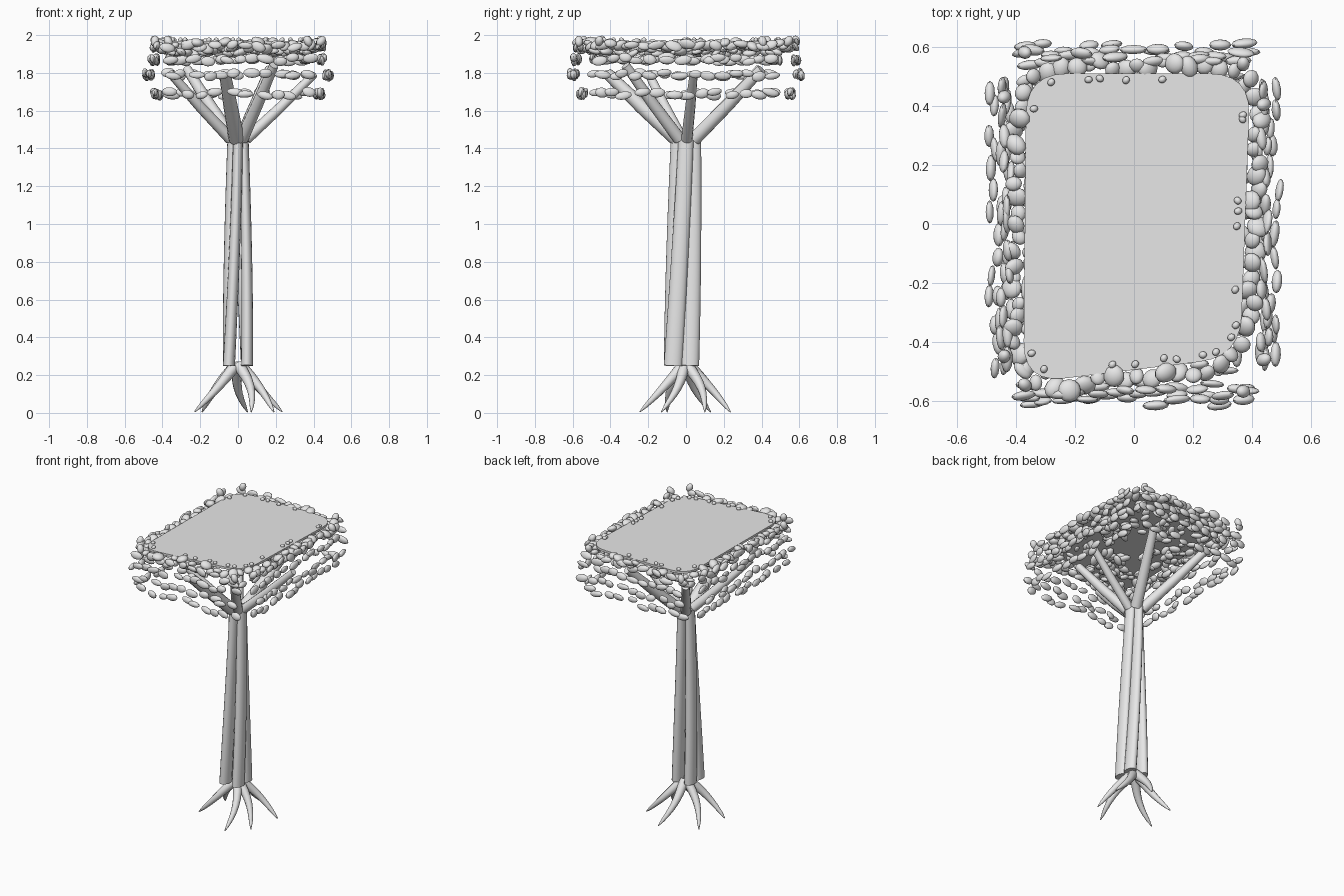
import bpy, bmesh, math, random
from mathutils import Vector, Matrix, Euler

random.seed(11)
if "Cube" in bpy.data.objects:
    bpy.data.objects.remove(bpy.data.objects["Cube"], do_unlink=True)

grey = bpy.data.materials.new("plain_grey")
grey.use_nodes = True
grey.diffuse_color = (0.8, 0.8, 0.8, 1)
grey.node_tree.nodes["Principled BSDF"].inputs["Base Color"].default_value = (0.8, 0.8, 0.8, 1)


def finish(name, bm, angle=40):
    mesh = bpy.data.meshes.new(name)
    bm.normal_update()
    bm.to_mesh(mesh)
    bm.free()
    ob = bpy.data.objects.new(name, mesh)
    bpy.context.collection.objects.link(ob)
    mesh.materials.append(grey)
    bpy.ops.object.select_all(action='DESELECT')
    ob.select_set(True)
    bpy.context.view_layer.objects.active = ob
    bpy.ops.object.shade_smooth_by_angle(angle=math.radians(angle))


def tube(bm, points, radii, sides=12, stretch=1):
    """Capped tube along points, one radius for each point; stretch widens it along y."""
    rings = []
    for i, p in enumerate(points):
        d = points[min(i + 1, len(points) - 1)] - points[max(i - 1, 0)]
        side = d.cross(Vector((0.05, 1, 0))).normalized()
        up = d.cross(side).normalized() * stretch
        turns = [math.tau * k / sides for k in range(sides)]
        rings.append([bm.verts.new(p + radii[i] * (math.cos(t) * side + math.sin(t) * up))
                      for t in turns])
    for a, b in zip(rings, rings[1:]):
        for k in range(sides):
            bm.faces.new((a[k], a[k - 1], b[k - 1], b[k]))
    bm.faces.new(rings[0])
    bm.faces.new(rings[-1][::-1])
    bmesh.ops.recalc_face_normals(bm, faces=bm.faces)


def leaf(bm, pos, size, turn=0, tilt=0.25):
    """Flattened pebble-like leaf with a random lean."""
    lean = Euler((random.uniform(-tilt, tilt), random.uniform(-tilt, tilt), turn))
    m = Matrix.Translation(pos) @ lean.to_matrix().to_4x4() @ Matrix.Diagonal((*size, 1))
    bmesh.ops.create_uvsphere(bm, u_segments=12, v_segments=8, radius=1, matrix=m)


# Roots: tapered, arching outward and down to the ground
bm = bmesh.new()
for x, y in ((-.23, -.1), (-.19, .13), (.05, .235), (.07, -.245), (.235, .1), (.19, -.13)):
    across = Vector((-y, x, 0)) * 0.12
    path, radii = [], []
    for i in range(9):
        t = i / 8
        p = Vector((x, y, 0)) * (0.06 + 0.94 * t) + across * math.sin(math.pi * t)
        p.z = 0.25 - 0.245 * t ** 1.05
        path.append(p)
        radii.append(0.029 * (1 - t) ** 0.6 + 0.003)
    tube(bm, path, radii, 10)
finish("roots", bm)

# Trunk: four flattened strands twisting round each other
bm = bmesh.new()
for k in range(4):
    path, radii = [], []
    for i in range(13):
        t = i / 12
        a = math.pi * (0.25 + 0.5 * k + 0.25 * t)
        path.append(Vector(((0.068 - 0.038 * t) * math.cos(a),
                            (0.062 - 0.022 * t) * math.sin(a) - 0.024 * (1 - t),
                            0.25 + 1.2 * t)))
        radii.append(0.032 - 0.006 * t)
    tube(bm, path, radii, 16, 1.55)
finish("trunk_strands", bm)

# Branches: fan out from the trunk to the canopy
bm = bmesh.new()
for x, y, z, r in ((-.36, -.2, 1.8, .028), (-.27, .39, 1.82, .032), (-.07, -.42, 1.8, .038),
                   (.17, .4, 1.82, .034), (.4, .04, 1.79, .027), (.19, -.32, 1.84, .031)):
    end = Vector((x, y, z))
    start = Vector((x * 0.11, y * 0.11, 1.45))
    mid = (start + end) / 2 + Vector((0, 0, -0.005))
    tube(bm, [start, mid, end], [r * 1.1, r, r * 0.8])
finish("branches", bm)

# Canopy sheet: thin, with an uneven rounded rectangle for its outline
corners = [(.395, .51), (-.365, .51), (-.375, -.54), (.36, -.45)]
outline = []
for i, c in enumerate(corners):
    c = Vector(c)
    before, after = Vector(corners[i - 1]), Vector(corners[(i + 1) % 4])
    a = c + (before - c).normalized() * 0.14
    b = c + (after - c).normalized() * 0.14
    for s in range(7):
        t = s / 6
        outline.append((1 - t) ** 2 * a + 2 * t * (1 - t) * c + t * t * b)
bm = bmesh.new()
low = bm.faces.new([bm.verts.new((p.x, p.y, 1.955)) for p in outline])
top = bmesh.ops.extrude_face_region(bm, geom=[low])
bmesh.ops.translate(bm, verts=[v for v in top["geom"] if isinstance(v, bmesh.types.BMVert)],
                    vec=(0, 0, 0.015))
bmesh.ops.recalc_face_normals(bm, faces=bm.faces)
finish("canopy_sheet", bm)


# Outer leaf rows: hanging along the four sides
def leaf_row(bm, z, hx, hy, count, tilt=0.25):
    for s in (-1, 1):
        for along_y in (False, True):
            half, n = (0.5, count + 3) if along_y else (0.4, count)
            for i in range(n):
                u = -half + 2 * half * (i + 0.5) / n + random.uniform(-.025, .025)
                off = random.uniform(-.018, .018)
                zz = z + random.uniform(-.012, .012)
                pos = (s * hx + off, u, zz) if along_y else (u, s * hy + off, zz)
                size = (random.uniform(.032, .048), random.uniform(.012, .019),
                        random.uniform(.019, .027))
                turn = (math.pi / 2 if along_y else 0) + random.uniform(-.15, .15)
                leaf(bm, pos, size, turn, tilt)


bm = bmesh.new()
for z, hx, hy, n in ((1.69, .43, .55, 10), (1.79, .475, .597, 11), (1.87, .445, .582, 11)):
    leaf_row(bm, z, hx, hy, n)
leaf_row(bm, 1.945, .435, .565, 10, 0.5)
finish("hanging_leaves", bm)

# Rim leaves and small buds: spaced evenly along the sheet's edge
rim, buds = bmesh.new(), bmesh.new()
travelled = 0
for p, q in zip(outline, outline[1:] + outline[:1]):
    length = (q - p).length
    out = Vector(((q - p).y, -(q - p).x)).normalized()
    while travelled < length:
        e = p.lerp(q, travelled / length)
        travelled += random.uniform(.035, .055)
        pos = e + out * random.uniform(.01, .045)
        r = random.uniform(.027, .041)
        leaf(rim, (pos.x, pos.y, random.uniform(1.925, 1.965)),
             (r, r * random.uniform(.75, 1), r * .6), random.uniform(0, 3), 0.6)
        if random.random() < 0.35:
            b = e - out * random.uniform(.015, .03)
            leaf(buds, (b.x, b.y, 1.975), (.014, .012, .012), random.uniform(0, 3), 0.6)
    travelled -= length
finish("rim_leaves", rim)
finish("rim_buds", buds)

# Under leaves: scattered below the sheet, denser near its edge
bm = bmesh.new()
for i in range(190):
    a = random.uniform(0, math.tau)
    c, s = math.cos(a), math.sin(a)
    scale = math.sqrt(random.uniform(.1, 1)) / max(abs(c), abs(s))
    r = random.uniform(.026, .044)
    leaf(bm, (.38 * scale * c, .5 * scale * s, random.uniform(1.9, 1.945)),
         (r, r * .65, r * .45), random.uniform(0, 3), 0.5)
leaf_row(bm, 1.875, .36, .48, 6)
finish("under_leaves", bm)

# Edge tips: a few leaves leaning upward around the canopy
bm = bmesh.new()
for sx in (-1, 1):
    for sy in (-1, 1):
        for x, y in ((.44, .43), (.37, .57)):
            leaf(bm, (sx * x, sy * (y + random.uniform(-.03, .03)), 1.968),
                 (.022, .022, .03), 0, 0.7)
finish("edge_tips", bm)
